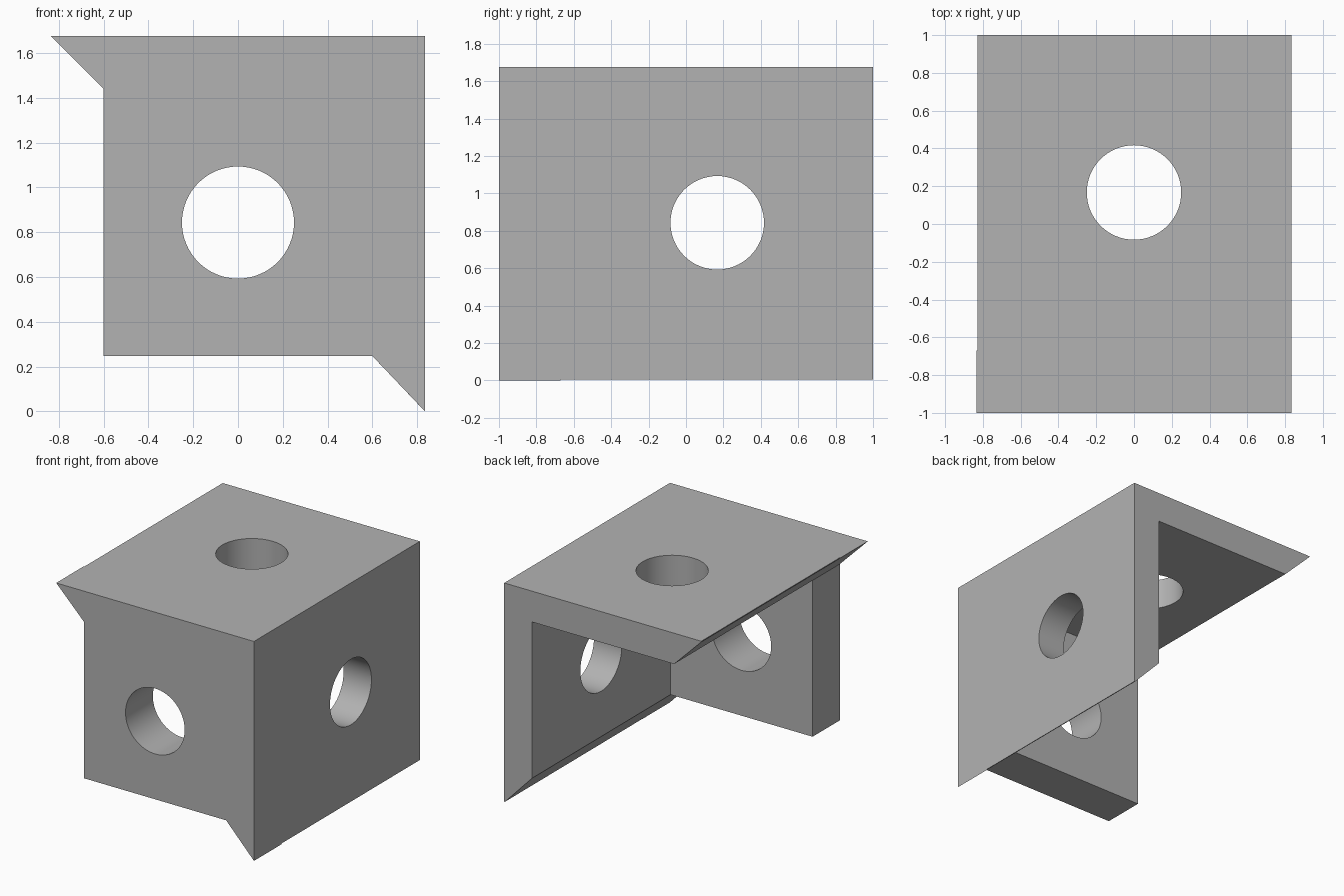
import bpy
import bmesh
import math

cube = bpy.data.objects.get("Cube")
if cube:
    bpy.data.objects.remove(cube, do_unlink=True)

HALF_W, TOP = 0.835, 1.675        # outer half width and height
INNER_X, LOW, UNDER = 0.6, 0.247, 1.44
FRONT, SPLIT, BACK = -1.0, -0.67, 1.0
TRIM = 0.006                      # blunted tips behind the front plate
HOLE_R, HOLE_Y, HOLE_Z = 0.25, 0.167, 0.843

grey = bpy.data.materials.new("plain grey")
grey.use_nodes = True
colour = (0.448, 0.448, 0.448, 1)
grey.diffuse_color = colour
grey.node_tree.nodes["Principled BSDF"].inputs["Base Color"].default_value = colour


def extrude_profile(name, points, y0, y1):
    """Extrude an x-z outline along y."""
    bm = bmesh.new()
    face = bm.faces.new([bm.verts.new((x, y0, z)) for x, z in points])
    result = bmesh.ops.extrude_face_region(bm, geom=[face])
    moved = [v for v in result["geom"] if isinstance(v, bmesh.types.BMVert)]
    bmesh.ops.translate(bm, verts=moved, vec=(0, y1 - y0, 0))
    bmesh.ops.recalc_face_normals(bm, faces=bm.faces)
    mesh = bpy.data.meshes.new(name)
    bm.to_mesh(mesh)
    bm.free()
    mesh.materials.append(grey)
    obj = bpy.data.objects.new(name, mesh)
    bpy.context.collection.objects.link(obj)
    return obj


def combine(target, other, operation):
    """Apply a boolean and remove the helper."""
    mod = target.modifiers.new("combine", "BOOLEAN")
    mod.operation, mod.object, mod.solver = operation, other, "EXACT"
    bpy.ops.object.select_all(action="DESELECT")
    target.select_set(True)
    bpy.context.view_layer.objects.active = target
    bpy.ops.object.modifier_apply(modifier=mod.name)
    bpy.data.objects.remove(other, do_unlink=True)


# Front plate with pointed tips
bracket = extrude_profile("corner_bracket", [
    (-HALF_W, TOP), (HALF_W, TOP), (HALF_W, 0), (INNER_X, LOW),
    (-INNER_X, LOW), (-INNER_X, UNDER)], FRONT, SPLIT)

# Top and side plates with mitred free edges
plates = extrude_profile("top_and_side_plates", [
    (-HALF_W + TRIM, TOP), (HALF_W, TOP), (HALF_W, TRIM), (HALF_W - TRIM, TRIM),
    (INNER_X, LOW), (INNER_X, UNDER), (-INNER_X, UNDER),
    (-HALF_W + TRIM, TOP - TRIM)], SPLIT, BACK)
combine(bracket, plates, "UNION")

# One round hole through each plate
holes = [
    ((0, FRONT, HOLE_Z), (math.pi / 2, 0, 0)),
    ((HALF_W, HOLE_Y, HOLE_Z), (0, math.pi / 2, 0)),
    ((0, HOLE_Y, TOP), (0, 0, 0)),
]
for place, turn in holes:
    bpy.ops.mesh.primitive_cylinder_add(
        vertices=64, radius=HOLE_R, depth=0.9, location=place, rotation=turn)
    cutter = bpy.context.object
    cutter.name = "hole_cutter"
    cutter.hide_render = True
    cutter.data.materials.append(grey)
    combine(bracket, cutter, "DIFFERENCE")

bracket.select_set(True)
bpy.context.view_layer.objects.active = bracket
bpy.ops.object.shade_smooth_by_angle(angle=math.radians(30))
